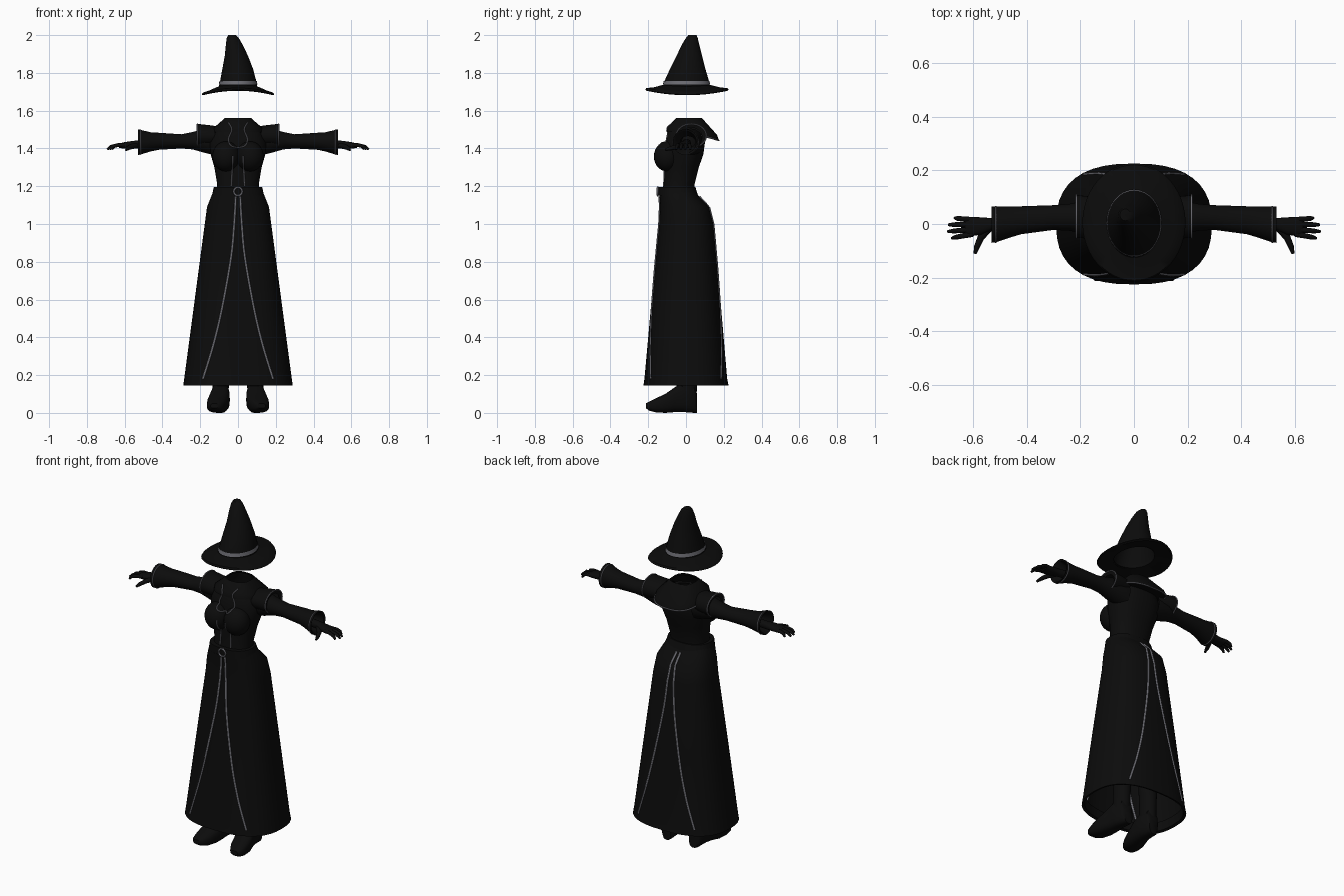
import bpy, bmesh
from math import cos, sin, pi, copysign
from mathutils import Vector
from mathutils.bvhtree import BVHTree

cube = bpy.data.objects.get("Cube")
if cube:
    bpy.data.objects.remove(cube)


def material(name, colour):
    m = bpy.data.materials.new(name)
    m.use_nodes = True
    m.diffuse_color = (*colour, 1)
    bsdf = m.node_tree.nodes["Principled BSDF"]
    bsdf.inputs["Base Color"].default_value = (*colour, 1)
    bsdf.inputs["Roughness"].default_value = 0.9
    return m


BLACK = material("black cloth", (0.0035, 0.0035, 0.0035))
GREY = material("grey trim", (0.15, 0.15, 0.17))


def ring(axis, sec, n, power):
    """Rounded cross-section: sec = position, first min/max, second min/max."""
    t, a0, a1, b0, b1 = sec
    pts = []
    for i in range(n):
        c, s = cos(2 * pi * i / n), sin(2 * pi * i / n)
        a = (a0 + a1) / 2 + (a1 - a0) / 2 * copysign(abs(c) ** (2 / power), c)
        b = (b0 + b1) / 2 + (b1 - b0) / 2 * copysign(abs(s) ** (2 / power), s)
        pts.append(Vector({"x": (t, a, b), "y": (a, t, b), "z": (a, b, t)}[axis]))
    return pts


def loft(name, axis, sections, mat=BLACK, side=1, n=32, power=2, caps="", warp=None, loop=False):
    bm = bmesh.new()
    rings = []
    for sec in sections:
        pts = ring(axis, sec, n, power)
        if warp:
            pts = [warp(p) for p in pts]
        rings.append([bm.verts.new((p.x * side, p.y, p.z)) for p in pts])
    pairs = list(zip(rings, rings[1:])) + ([(rings[-1], rings[0])] if loop else [])
    for lo, hi in pairs:
        for i in range(n):
            j = (i + 1) % n
            bm.faces.new((lo[i], lo[j], hi[j], hi[i]))
    if "start" in caps:
        bm.faces.new(rings[0])
    if "end" in caps:
        bm.faces.new(rings[-1])
    bmesh.ops.recalc_face_normals(bm, faces=bm.faces)
    mesh = bpy.data.meshes.new(name)
    bm.to_mesh(mesh)
    bm.free()
    mesh.materials.append(mat)
    ob = bpy.data.objects.new(name, mesh)
    bpy.context.collection.objects.link(ob)
    smooth(ob)
    return ob


def smooth(ob):
    bpy.ops.object.select_all(action="DESELECT")
    ob.select_set(True)
    bpy.context.view_layer.objects.active = ob
    bpy.ops.object.shade_smooth_by_angle(angle=0.8)


def tube(name, pts, radius, mat=GREY, radii=None, closed=False):
    cu = bpy.data.curves.new(name, "CURVE")
    cu.dimensions = "3D"
    cu.bevel_depth = radius
    cu.bevel_resolution = 2
    cu.use_fill_caps = True
    sp = cu.splines.new("POLY")
    sp.points.add(len(pts) - 1)
    for i, p in enumerate(pts):
        sp.points[i].co = (*p, 1)
        sp.points[i].radius = radii[i] if radii else 1
    sp.use_cyclic_u = closed
    cu.materials.append(mat)
    ob = bpy.data.objects.new(name, cu)
    bpy.context.collection.objects.link(ob)
    return ob


def symmetric(rows):
    return [(z, -hx, hx, y0, y1) for z, hx, y0, y1 in rows]


def on_surface(pts, objs, facing):
    """Drop (x, z) points onto the outermost surface seen from facing y."""
    trees = []
    for o in objs:
        verts = [o.matrix_basis @ v.co for v in o.data.vertices]
        trees.append(BVHTree.FromPolygons(verts, [p.vertices[:] for p in o.data.polygons]))
    out = []
    for x, z in pts:
        hits = [t.ray_cast(Vector((x, facing, z)), Vector((0, -facing, 0)))[0] for t in trees]
        hits = [h for h in hits if h]
        if hits:
            out.append(max(hits, key=lambda h: h.y * facing))
    return out


def smooth_path(pts, steps=6):
    """Catmull-Rom through 2D points."""
    p = [Vector(q) for q in [pts[0], *pts, pts[-1]]]
    out = []
    for a, b, c, d in zip(p, p[1:], p[2:], p[3:]):
        for k in range(steps):
            t = k / steps
            out.append(b + (c - a) * t / 2 + (2 * a - 5 * b + 4 * c - d) * t * t / 2
                       + (3 * b - a - 3 * c + d) * t ** 3 / 2)
    return out + [p[-1]]


# Hat: bent crown, drooping brim and band
loft("hat_crown", "z", [(1.712, -.104, .104, -.128, .13), (1.755, -.095, .097, -.115, .122),
     (1.82, -.083, .08, -.085, .103), (1.89, -.07, .053, -.05, .085),
     (1.95, -.064, .024, -.022, .07), (1.985, -.06, .004, .0, .062),
     (2.0, -.052, -.012, .012, .056)], caps="end")
droop = lambda p: Vector((p.x, p.y, p.z - 0.85 * p.x ** 2 - 0.12 * p.y ** 2))
loft("hat_brim", "z", symmetric([(1.738, .1, -.125, .128), (1.727, .15, -.17, .18),
     (1.725, .186, -.21, .22), (1.717, .192, -.215, .226), (1.711, .185, -.21, .22),
     (1.717, .1, -.12, .125)]), n=48, warp=droop, loop=True)
loft("hat_band", "z", [(1.738, -.102, .103, -.122, .128), (1.757, -.098, .099, -.118, .124)], GREY)

# Bodice
torso = loft("bodice", "z", symmetric([(1.17, .115, -.125, .045), (1.21, .11, -.12, .045),
        (1.3, .125, -.115, .068), (1.37, .145, -.115, .092), (1.43, .152, -.11, .1),
        (1.49, .13, -.098, .095), (1.53, .085, -.07, .085), (1.555, .064, -.045, .08)]), power=2.3)
busts = []
for side, word in ((1, "left"), (-1, "right")):
    bpy.ops.mesh.primitive_uv_sphere_add(segments=24, ring_count=14, location=(side * .063, -.1, 1.358))
    b = bpy.context.object
    b.name = word + "_bust"
    b.scale = (.073, .07, .08)
    b.data.materials.append(BLACK)
    smooth(b)
    bpy.context.view_layer.update()
    busts.append(b)

# Wide collar that falls lower at the back
fall = lambda p: Vector((p.x, p.y, p.z - (.045 * max(0, (p.y + .1) / .275) ** 2 if p.z < 1.54 else 0)))
collar_edge = (1.487, -.138, .138, -.104, .174)
collar = loft("collar", "z", [(1.56, -.07, .07, -.052, .085), (1.513, -.132, .132, -.1, .165),
              collar_edge, (1.487, -.1, .1, -.08, .09)], power=2.7, warp=fall)
tube("collar_back_trim", [fall(p) for p in ring("z", collar_edge, 64, 2.7) if p.y > .04], .004)

# Skirt, open at the hem
skirt = loft("skirt", "z", symmetric([(1.19, .125, -.14, .045), (1.15, .14, -.14, .065),
        (1.09, .164, -.138, .122), (1.0, .176, -.142, .145), (.6, .229, -.182, .182),
        (.18, .285, -.22, .218), (.145, .29, -.225, .225)]), n=40, power=2.5)
loft("hem_lining", "z", symmetric([(.145, .29, -.225, .225), (.15, .275, -.21, .21),
     (.2, .268, -.204, .204)]), n=40, power=2.5)
loft("belt", "z", symmetric([(1.15, .138, -.146, .064), (1.195, .128, -.146, .05)]),
     power=2.4, caps="start end")
bpy.ops.mesh.primitive_torus_add(major_radius=.022, minor_radius=.005, major_segments=20,
                                 minor_segments=8, location=(0, -.15, 1.172), rotation=(pi / 2, 0, 0))
buckle = bpy.context.object
buckle.name = "buckle"
buckle.data.materials.append(GREY)
smooth(buckle)

# Keyhole neckline trim
half = [(-.05, 1.535), (-.033, 1.5), (-.05, 1.45), (-.038, 1.415), (0, 1.405)]
keyhole = smooth_path(half + [(-x, z) for x, z in half[-2::-1]])
tube("neckline_trim", on_surface(keyhole, [torso, collar, *busts], -1), .0035)

for side, word in ((1, "left"), (-1, "right")):
    # Skirt and bodice trim
    line = [(side * x, z) for x, z in smooth_path(
        [(.012, 1.145), (.02, 1.0), (.037, .82), (.085, .55), (.13, .36), (.185, .18)])]
    tube(word + "_front_skirt_trim", on_surface(line, [skirt], -1), .006)
    tube(word + "_back_skirt_trim", on_surface(line, [skirt], 1), .006)
    lace = [(side * (.027 + .008 * (1 - k / 9)), 1.2 + .16 * k / 9) for k in range(10)]
    tube(word + "_bodice_trim", on_surface(lace, [torso, *busts], -1), .004)

    # Shoulder cap, sleeve and cuff
    loft(word + "_shoulder_cap", "x", [(.1, -.05, .09, 1.42, 1.515), (.14, -.055, .1, 1.41, 1.522),
         (.215, -.052, .108, 1.405, 1.53), (.21, -.03, .085, 1.41, 1.51)], side=side)
    tube(word + "_cap_trim", [(p.x * side, p.y, p.z) for p in
         ring("x", (.215, -.052, .108, 1.405, 1.53), 32, 2)], .0035, closed=True)
    cuff = (.515, -.068, .065, 1.368, 1.498)
    loft(word + "_sleeve", "x", [(.1, -.03, .09, 1.36, 1.5), (.17, -.04, .09, 1.375, 1.505),
         (.24, -.025, .075, 1.395, 1.487), (.3, -.022, .07, 1.4, 1.475), (.42, -.038, .066, 1.393, 1.483),
         (.46, -.05, .066, 1.385, 1.485), cuff, (.53, -.07, .065, 1.365, 1.502),
         (.525, -.06, .055, 1.375, 1.492), (.44, -.03, .05, 1.405, 1.465)], side=side)
    tube(word + "_cuff_trim", [(p.x * side, p.y, p.z) for p in ring("x", cuff, 32, 2)], .003, closed=True)

    # Hand and fingers
    loft(word + "_hand", "x", [(.44, -.022, .026, 1.408, 1.45), (.53, -.022, .022, 1.4, 1.443),
         (.57, -.04, .025, 1.4, 1.438), (.61, -.046, .026, 1.4, 1.432), (.63, -.042, .024, 1.403, 1.425)],
         side=side, n=16, power=2.3, caps="start end")
    for k, tip in enumerate((.667, .69, .693, .678)):
        y = .016 - .018 * k
        pts = [(.6, y, 1.418), (.635, y * 1.15, 1.418), ((tip + .63) / 2 + .01, y * 1.3, 1.41), (tip, y * 1.4, 1.395)]
        tube(f"{word}_finger_{k + 1}", [(side * a, b, c) for a, b, c in pts], .01, BLACK, (1, 1, .9, .55))
    thumb = [(.54, -.015, 1.415), (.57, -.05, 1.408), (.585, -.085, 1.4), (.592, -.11, 1.392)]
    tube(word + "_thumb", [(side * a, b, c) for a, b, c in thumb], .012, BLACK, (1.2, 1.1, .9, .5))

    # Boot with a pointed toe, and leg
    loft(word + "_boot", "y", [(.058, .06, .115, .0, .1), (.045, .05, .13, 0, .15), (-.02, .045, .14, .005, .16),
         (-.06, .043, .15, .004, .135), (-.11, .05, .163, 0, .1), (-.16, .065, .165, .003, .077),
         (-.195, .085, .16, .012, .06), (-.213, .105, .145, .025, .05)],
         side=side, n=20, power=2.8, caps="start end")
    loft(word + "_leg", "z", [(.06, .05, .135, -.055, .055), (.2, .048, .135, -.045, .06),
         (.4, .035, .14, -.045, .065), (.6, .025, .135, -.06, .055), (.95, .01, .15, -.09, .07)], side=side, n=20)
